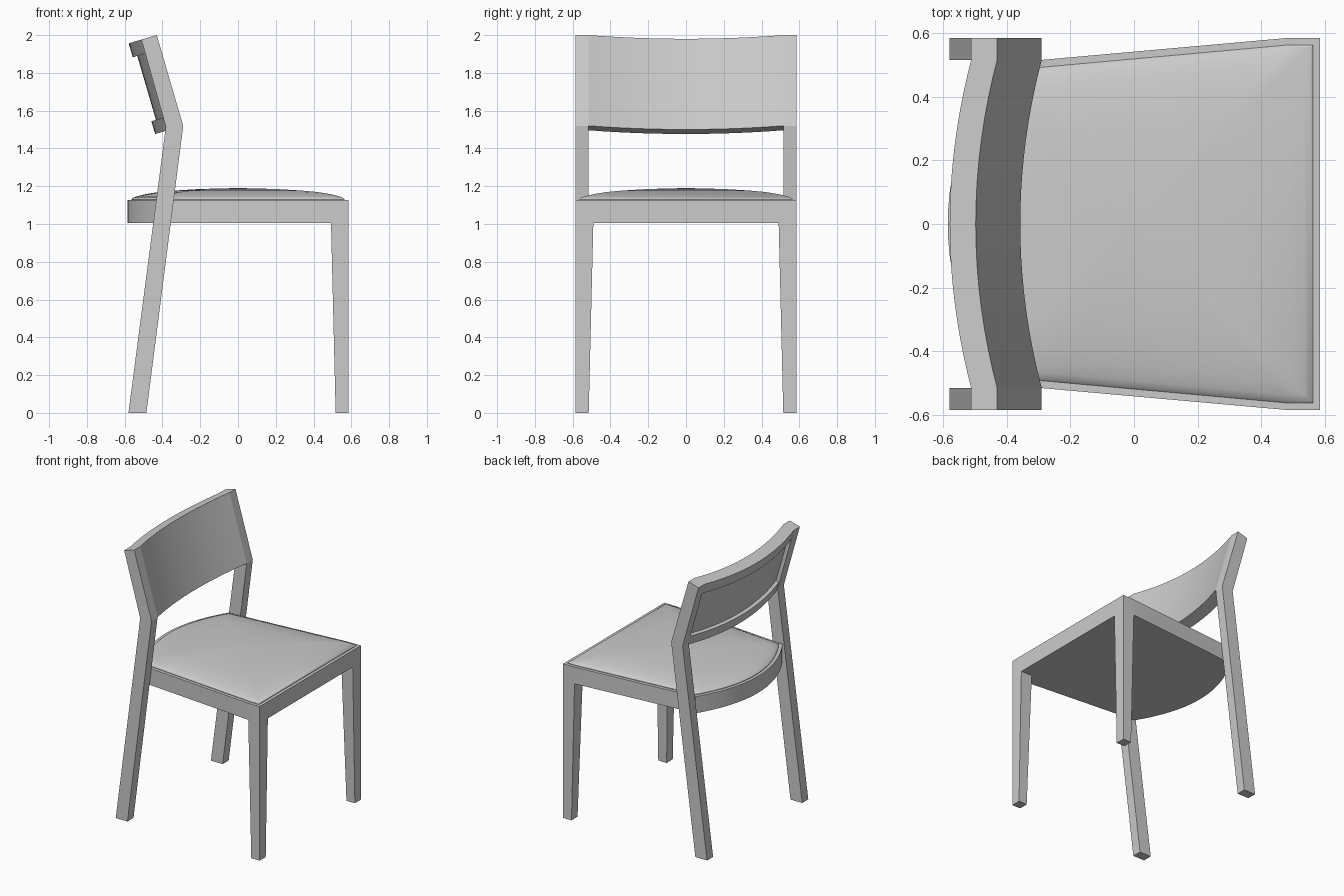
import bpy, bmesh, math
from mathutils import Vector

if "Cube" in bpy.data.objects:
    bpy.data.objects.remove(bpy.data.objects["Cube"])

grey = bpy.data.materials.new("plain grey")
grey.use_nodes = True
COLOUR = (0.6, 0.6, 0.6, 1)
grey.diffuse_color = COLOUR
grey.node_tree.nodes["Principled BSDF"].inputs["Base Color"].default_value = COLOUR


def loft(name, rings, smooth=None):
    """Skin a list of equally long closed rings and cap both ends."""
    bm = bmesh.new()
    loops = [[bm.verts.new(p) for p in ring] for ring in rings]
    n = len(loops[0])
    for a, b in zip(loops, loops[1:]):
        for i in range(n):
            j = (i + 1) % n
            bm.faces.new((a[i], a[j], b[j], b[i]))
    bm.faces.new(loops[0][::-1])
    bm.faces.new(loops[-1])
    bmesh.ops.recalc_face_normals(bm, faces=bm.faces)
    mesh = bpy.data.meshes.new(name)
    bm.to_mesh(mesh)
    bm.free()
    mesh.materials.append(grey)
    obj = bpy.data.objects.new(name, mesh)
    bpy.context.collection.objects.link(obj)
    if smooth:
        bpy.ops.object.select_all(action="DESELECT")
        obj.select_set(True)
        bpy.context.view_layer.objects.active = obj
        bpy.ops.object.shade_smooth_by_angle(angle=math.radians(smooth))
    return obj


def rect(x0, x1, y0, y1, z):
    return [(x0, y0, z), (x1, y0, z), (x1, y1, z), (x0, y1, z)]


OUT, INNER = 0.585, 0.515            # outer and inner faces of the legs in y
SEAT_LOW, SEAT_TOP = 1.005, 1.127

# Backrest frame: up along the slant, and back perpendicular to it
bend = Vector((-0.29, 0, 1.52))
head = Vector((-0.43, 0, 2.0))
up = (head - bend).normalized()
back = Vector((-up.z, 0, up.x))
height = (head - bend).length
DEPTH, BULGE = 0.085, 0.07

# Front legs taper inwards, rear legs are bent posts
post = [(-0.485, 0), (bend.x, bend.z), (head.x, head.z),
        ((head + back * DEPTH).x, (head + back * DEPTH).z),
        (-0.382, 1.515), (-0.58, 0)]
for side, s in (("left", 1), ("right", -1)):
    loft(f"front_leg_{side}", [
        rect(0.517, OUT, s * INNER, s * OUT, 0),
        rect(0.492, OUT, s * 0.49, s * OUT, SEAT_LOW + 0.02)])
    loft(f"rear_post_{side}", [
        [(x, s * y, z) for x, z in post] for y in (INNER, OUT)])

# Curved backrest: a panel with a thicker rail along its top and bottom
panel_back, low, high = 0.06, 0.07, height - 0.077
section = [(0, 0), (DEPTH, 0), (DEPTH, low), (panel_back, low),
           (panel_back, high), (DEPTH, high), (DEPTH, height), (0, height)]
STEPS = 20
rings = []
for i in range(STEPS + 1):
    t = -1 + 2 * i / STEPS
    bow = BULGE * (1 - t * t)
    rings.append([bend + back * (d + bow) + up * h + Vector((0, INNER * t, 0))
                  for d, h in section])
loft("curved_backrest", rings, 30)


def seat_outline(inset):
    """Seat plan: square front corners, tapering sides and a bowed rear."""
    front, wide = OUT - inset, OUT - inset
    rear_x, rear_y = -0.43 + inset * 0.7, 0.503 - inset
    bow = 0.155 - inset * 0.3
    side = [(front, wide), (0.49, wide)]
    for i in range(1, 5):
        f = i / 5
        side.append((0.49 + (rear_x - 0.49) * f, wide + (rear_y - wide) * f))
    rear = []
    for i in range(STEPS + 1):
        t = 1 - 2 * i / STEPS
        rear.append((rear_x - bow * (1 - t * t), rear_y * t))
    return side + rear + [(x, -y) for x, y in reversed(side)]


# Seat frame
outline = seat_outline(0)
loft("seat_frame", [[(x, y, z) for x, y in outline]
                    for z in (SEAT_LOW, SEAT_TOP)], 30)

# Domed cushion, built from shrinking copies of the seat plan
pad = seat_outline(0.022)
dome = [(1, -0.01), (1, 0.004), (0.985, 0.012), (0.95, 0.02), (0.88, 0.03),
        (0.75, 0.042), (0.6, 0.05), (0.4, 0.057), (0.2, 0.061), (0.02, 0.063)]
loft("seat_cushion", [[(x * k, y * k, SEAT_TOP + h) for x, y in pad]
                      for k, h in dome], 40)
